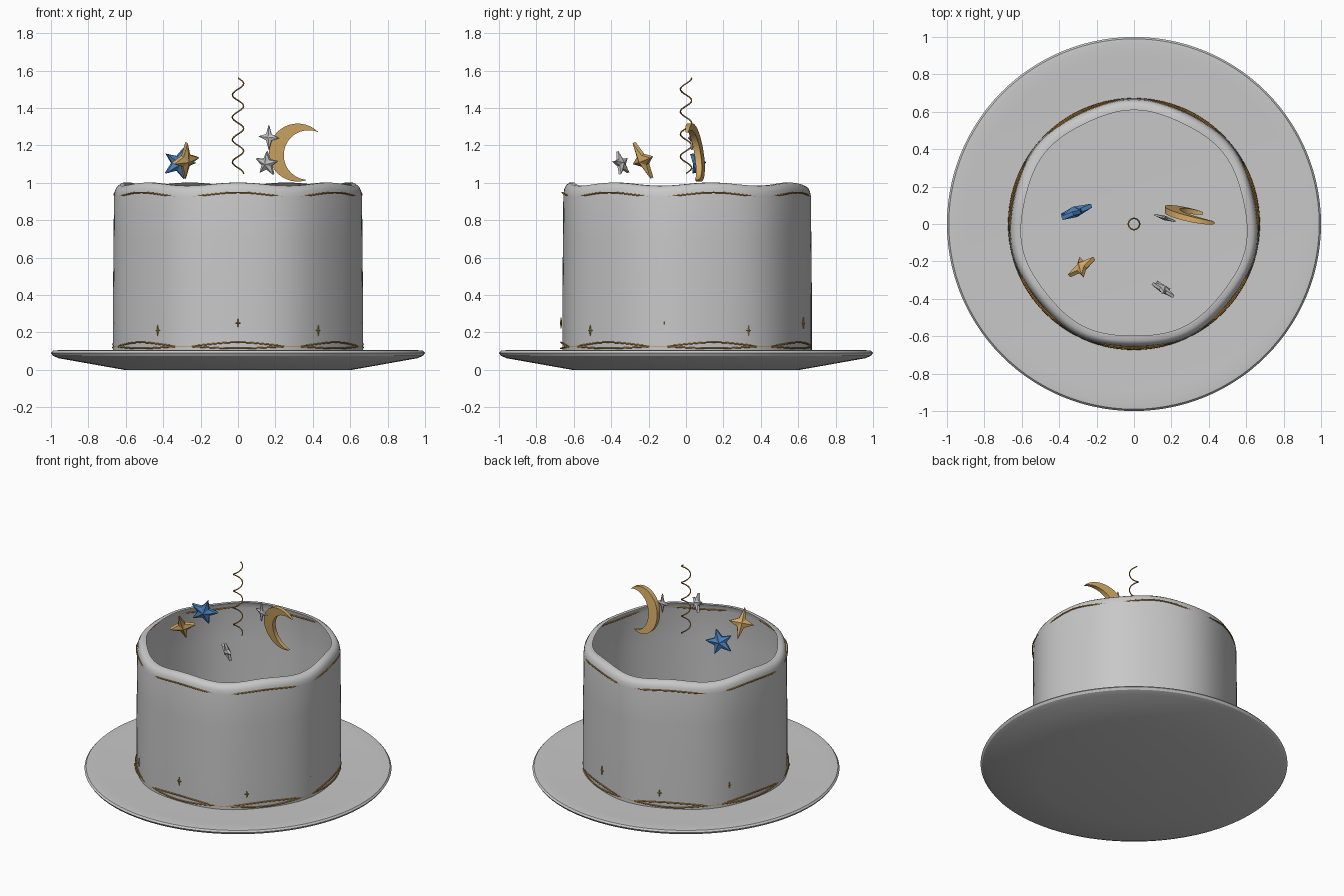
import bpy
import bmesh
from math import sin, cos, pi, tau, asin, sqrt, radians
from mathutils import Vector

cube = bpy.data.objects.get("Cube")
if cube:
    bpy.data.objects.remove(cube)


def material(name, rgb):
    m = bpy.data.materials.new(name)
    m.use_nodes = True
    m.diffuse_color = (*rgb, 1)
    m.node_tree.nodes["Principled BSDF"].inputs["Base Color"].default_value = (*rgb, 1)
    return m


WHITE = material("soft_white", (0.58, 0.58, 0.58))
SILVER = material("silver", (0.55, 0.55, 0.55))
GOLD = material("gold", (0.65, 0.40, 0.13))
WIRE = material("wire_gold", (0.50, 0.25, 0.04))
BLUE = material("star_blue", (0.07, 0.23, 0.53))
LOBES = 7


def wave(a):
    """Gentle scallop shared by the icing and its trim, peaking at the front."""
    return cos(LOBES * (a + pi / 2))


def finish(name, bm, mat, smooth=None, recalc=True):
    bmesh.ops.remove_doubles(bm, verts=bm.verts, dist=1e-5)
    if recalc:
        bmesh.ops.recalc_face_normals(bm, faces=bm.faces)
    mesh = bpy.data.meshes.new(name)
    bm.to_mesh(mesh)
    bm.free()
    mesh.materials.append(mat)
    ob = bpy.data.objects.new(name, mesh)
    bpy.context.collection.objects.link(ob)
    if smooth:
        bpy.ops.object.select_all(action='DESELECT')
        ob.select_set(True)
        bpy.context.view_layer.objects.active = ob
        bpy.ops.object.shade_smooth_by_angle(angle=radians(smooth))
    return ob


def lathe(name, profile, mat, steps=112, wobble=None, smooth=30, recalc=True):
    """Turn (radius, height) points about z; wobble may bend each point."""
    bm = bmesh.new()
    rings = []
    for i in range(steps):
        a = tau * i / steps
        ring = []
        for r, z in profile:
            if wobble:
                r, z = wobble(a, r, z)
            ring.append(bm.verts.new((r * cos(a), r * sin(a), z)))
        rings.append(ring)
    for i, ring in enumerate(rings):
        nxt = rings[(i + 1) % steps]
        for j in range(len(profile) - 1):
            quad = [ring[j], nxt[j], nxt[j + 1], ring[j + 1]]
            bm.faces.new(quad)
    return finish(name, bm, mat, smooth, recalc)


def wire(name, points, thickness, mat, closed):
    """Thin round wire along a path."""
    curve = bpy.data.curves.new(name, 'CURVE')
    curve.dimensions = '3D'
    curve.bevel_depth = thickness
    curve.bevel_resolution = 1
    curve.use_fill_caps = True
    spline = curve.splines.new('POLY')
    spline.points.add(len(points) - 1)
    for p, co in zip(spline.points, points):
        p.co = (*co, 1)
    spline.use_cyclic_u = closed
    curve.materials.append(mat)
    ob = bpy.data.objects.new(name, curve)
    bpy.context.collection.objects.link(ob)
    bpy.ops.object.select_all(action='DESELECT')
    ob.select_set(True)
    bpy.context.view_layer.objects.active = ob
    bpy.ops.object.convert(target='MESH')
    bpy.ops.object.shade_smooth()


def star(name, centre, right, up, points, inner, depth, mat):
    """Faceted star with a raised centre on both sides."""
    c, u, v = Vector(centre), Vector(right), Vector(up)
    n = u.cross(v).normalized()
    bm = bmesh.new()
    poles = [bm.verts.new(c + n * depth * s) for s in (1, -1)]
    rim = []
    for i in range(points * 2):
        a = pi / 2 + pi * i / points
        k = inner if i % 2 else 1
        rim.append([bm.verts.new(c + k * (u * cos(a) + v * sin(a)) + n * s * depth * 0.35)
                    for s in (1, -1)])
    for i, (f, b) in enumerate(rim):
        f2, b2 = rim[(i + 1) % len(rim)]
        bm.faces.new((poles[0], f, f2))
        bm.faces.new((poles[1], b2, b))
        bm.faces.new((f, b, b2, f2))
    finish(name, bm, mat)


# Plate
lathe("plate", [(0, 0), (0.61, 0), (0.96, 0.062), (0.99, 0.075), (1, 0.09),
                (0.99, 0.102), (0.96, 0.105), (0.9, 0.102), (0, 0.1)], WHITE)


# Icing shell with a soft rolled lip, open at the top
def scallop(a, r, z):
    lift = max(0, (z - 0.85) / 0.15)
    return r - 0.006 * wave(a), z + 0.009 * lift * wave(a)


lathe("icing_shell", [(0.667, 0.1), (0.667, 0.4), (0.664, 0.7), (0.662, 0.93),
                      (0.657, 0.96), (0.647, 0.98), (0.63, 0.992), (0.603, 0.993)],
      WHITE, wobble=scallop, smooth=60, recalc=False)

# Wavy gold trim that dips into the icing
ANGLES = [tau * i / 140 for i in range(140)]
for name, radius, height, swing in (("upper_trim", 0.662, 0.937, 0.011),
                                    ("lower_trim", 0.668, 0.137, 0.010),
                                    ("base_trim", 0.669, 0.119, -0.005)):
    wire(name, [(radius * cos(a), radius * sin(a), height + swing * wave(a))
                for a in ANGLES], 0.0045, WIRE, True)

# Small sparkles around the wall
for i in range(9):
    a = radians(190 + 40 * i)
    star(f"wall_sparkle_{i + 1}",
         (0.668 * cos(a), 0.668 * sin(a), 0.21 if i % 2 else 0.25),
         (-0.018 * sin(a), 0.018 * cos(a), 0), (0, 0, 0.03), 4, 0.3, 0.006, WIRE)

# Coiled wire standing in the middle
COIL = 96
wire("coil", [(0.03 * cos(4.25 * tau * i / COIL), 0.03 * sin(4.25 * tau * i / COIL),
               1.05 + 0.51 * i / COIL) for i in range(COIL + 1)], 0.004, WIRE, False)

# Floating stars
star("blue_star", (-0.315, 0.065, 1.105), (0.083, 0.035, -0.025), (0.03, 0, 0.085),
     5, 0.45, 0.03, BLUE)
star("gold_star", (-0.28, -0.23, 1.12), (0.067, 0.047, 0.017), (0.005, -0.048, 0.095),
     4, 0.38, 0.03, GOLD)
star("upper_silver_star", (0.165, 0.032, 1.243), (0.057, -0.018, -0.005), (0, 0, 0.067),
     4, 0.35, 0.012, SILVER)
star("lower_silver_star", (0.155, -0.347, 1.102), (0.06, -0.037, -0.008), (0, -0.02, 0.065),
     5, 0.45, 0.022, SILVER)

# Crescent moon: two arcs sharing their tips, leaned back and turned slightly
HALF = 0.131
TIP_MID, BULGE, CHORD = Vector((0.40, 1.1425)), Vector((-0.973, 0.229)), Vector((0.229, 0.973))


def arc_point(radius, t):
    reach = (pi - asin(HALF / radius)) * t
    p = TIP_MID + BULGE * (sqrt(radius ** 2 - HALF ** 2) + radius * cos(reach))
    return p + CHORD * radius * sin(reach)


bm = bmesh.new()
rows = []
for i in range(33):
    t = -1 + i / 16
    half_depth = 0.006 + 0.011 * sqrt(max(0, 1 - t * t))
    row = []
    for radius, side in ((0.155, -1), (0.133, -1), (0.133, 1), (0.155, 1)):
        x, z = arc_point(radius, t)
        y = 0.075 - 0.21 * (x - 0.17) - 0.15 * (z - 1.17) + side * half_depth
        row.append(bm.verts.new((x, y, z)))
    rows.append(row)
for a, b in zip(rows, rows[1:]):
    for j in range(4):
        k = (j + 1) % 4
        bm.faces.new((a[j], a[k], b[k], b[j]))
finish("crescent_moon", bm, GOLD, smooth=35)
